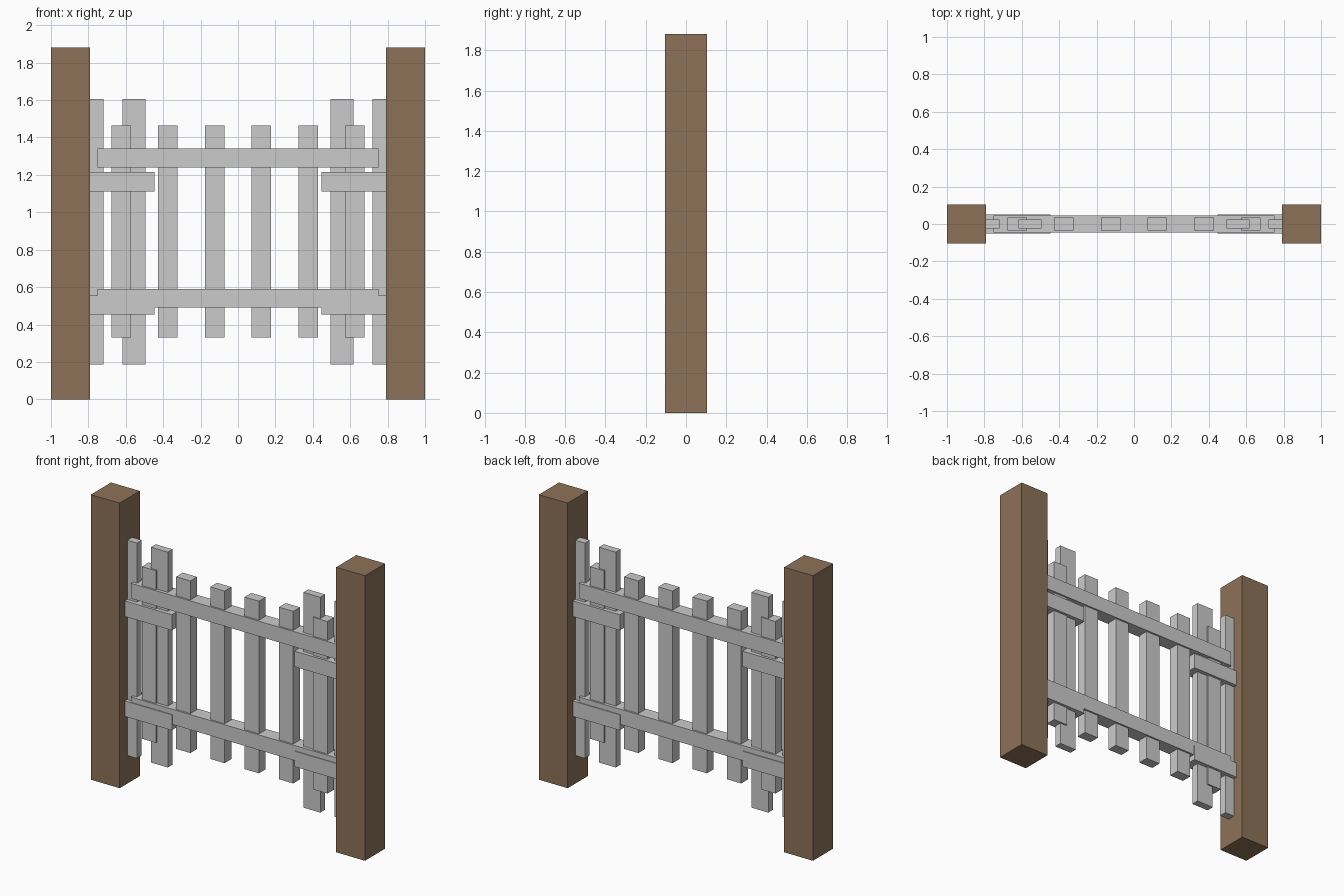
import bpy

if "Cube" in bpy.data.objects:
    bpy.data.objects.remove(bpy.data.objects["Cube"])

wood = bpy.data.materials.new("brown_wood")
wood.diffuse_color = (0.27, 0.17, 0.10, 1)
wood.use_nodes = True
wood.node_tree.nodes["Principled BSDF"].inputs["Base Color"].default_value = wood.diffuse_color


def box(name, x0, x1, half_depth, z0, z1, mat=None):
    """Box centred on y = 0."""
    bpy.ops.mesh.primitive_cube_add(size=1, location=((x0 + x1) / 2, 0, (z0 + z1) / 2))
    ob = bpy.context.object
    ob.name = name
    ob.scale = (x1 - x0, 2 * half_depth, z1 - z0)
    bpy.ops.object.transform_apply(location=False, rotation=False, scale=True)
    if mat:
        ob.data.materials.append(mat)
    return ob


def pair(name, x0, x1, *rest):
    """The same box on the left and right sides."""
    box(name + "_right", x0, x1, *rest)
    box(name + "_left", -x1, -x0, *rest)


# Brown end posts
pair("post", 0.79, 1.0, 0.105, 0.0, 1.88, wood)

# Evenly spaced pickets
for i in range(3):
    c = 0.125 + 0.25 * i
    pair(f"picket_{i + 1}", c - 0.052, c + 0.052, 0.035, 0.33, 1.465)

# Long horizontal rails
box("lower_rail", -0.75, 0.75, 0.0465, 0.49, 0.59)
box("upper_rail", -0.75, 0.75, 0.0465, 1.24, 1.34)

# Taller end slats, the outer ones partly set into the posts
pair("inner_slat", 0.495, 0.618, 0.025, 0.185, 1.605)
pair("outer_slat", 0.72, 0.843, 0.025, 0.185, 1.605)

# Short cross pieces joining the slats to the posts
pair("lower_crosspiece", 0.447, 0.89, 0.0515, 0.453, 0.555)
pair("upper_crosspiece", 0.447, 0.89, 0.0515, 1.112, 1.215)
